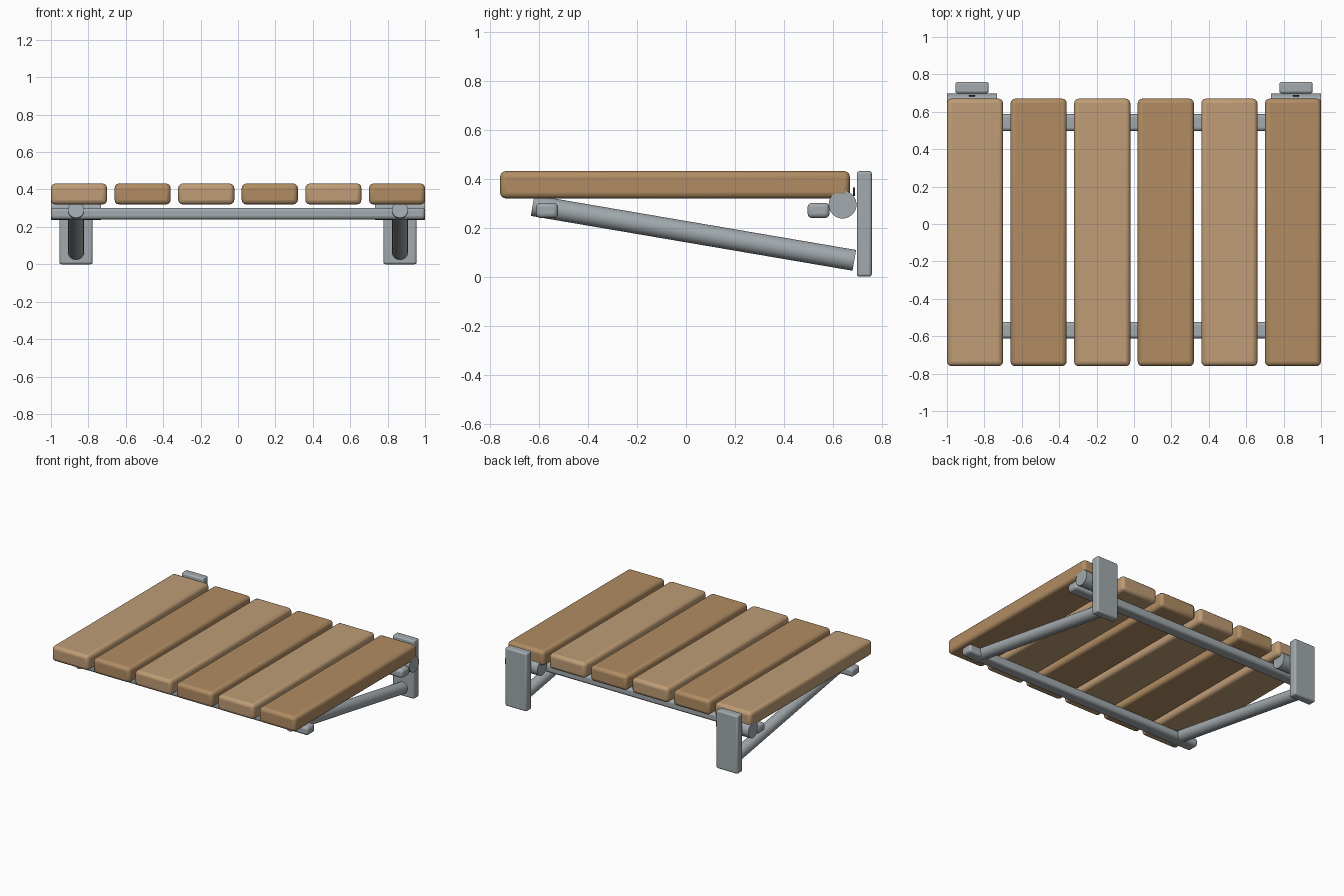
import bpy
from mathutils import Vector

if "Cube" in bpy.data.objects:
    bpy.data.objects.remove(bpy.data.objects["Cube"])


def material(name, rgb):
    m = bpy.data.materials.new(name)
    m.diffuse_color = (*rgb, 1)
    m.use_nodes = True
    m.node_tree.nodes["Principled BSDF"].inputs["Base Color"].default_value = m.diffuse_color
    return m


LIGHT = material("light_wood", (0.52, 0.335, 0.18))
DARK = material("dark_wood", (0.44, 0.265, 0.125))
STEEL = material("steel", (0.36, 0.40, 0.42))
BLACK = material("dark_metal", (0.03, 0.03, 0.03))


def finish(name, mat):
    ob = bpy.context.object
    ob.name = name
    ob.data.materials.append(mat)
    bpy.ops.object.shade_smooth_by_angle(angle=0.7)
    return ob


def box(name, lo, hi, bevel, mat):
    lo, hi = Vector(lo), Vector(hi)
    bpy.ops.mesh.primitive_cube_add(size=1, location=(lo + hi) / 2)
    bpy.context.object.scale = hi - lo
    bpy.ops.object.transform_apply(location=False, rotation=False, scale=True)
    ob = finish(name, mat)
    mod = ob.modifiers.new("Bevel", "BEVEL")
    mod.width = bevel
    mod.segments = 3
    return ob


def rod(name, a, b, radius, mat):
    a, b = Vector(a), Vector(b)
    bpy.ops.mesh.primitive_cylinder_add(
        vertices=32, radius=radius, depth=(b - a).length, location=(a + b) / 2,
        rotation=(b - a).to_track_quat("Z", "Y").to_euler())
    return finish(name, mat)


# Six wooden seat slats in alternating tones
for i in range(6):
    x = -0.85 + 0.34 * i
    box(f"slat_{i + 1}", (x - 0.15, -0.76, 0.32), (x + 0.15, 0.67, 0.432),
        0.024, DARK if i % 2 else LIGHT)

# Cross rails under the slats
for name, y in (("front_rail", -0.568), ("back_rail", 0.542)):
    box(name, (-1, y - 0.045, 0.24), (1, y + 0.045, 0.302), 0.018, STEEL)

# Wall plate, hinge barrel, diagonal strut and bolt on each side
for side, s in (("left", -1), ("right", 1)):
    x = s * 0.866
    box(f"{side}_wall_plate", (x - 0.089, 0.698, 0), (x + 0.089, 0.76, 0.432),
        0.012, STEEL)
    rod(f"{side}_hinge_barrel", (x - 0.133, 0.64, 0.295), (x + 0.133, 0.64, 0.295),
        0.057, STEEL)
    rod(f"{side}_strut", (x, -0.627, 0.291), (x, 0.688, 0.067), 0.043, STEEL)
    rod(f"{side}_bolt", (x, 0.682, 0.347), (x, 0.69, 0.347), 0.017, BLACK)
